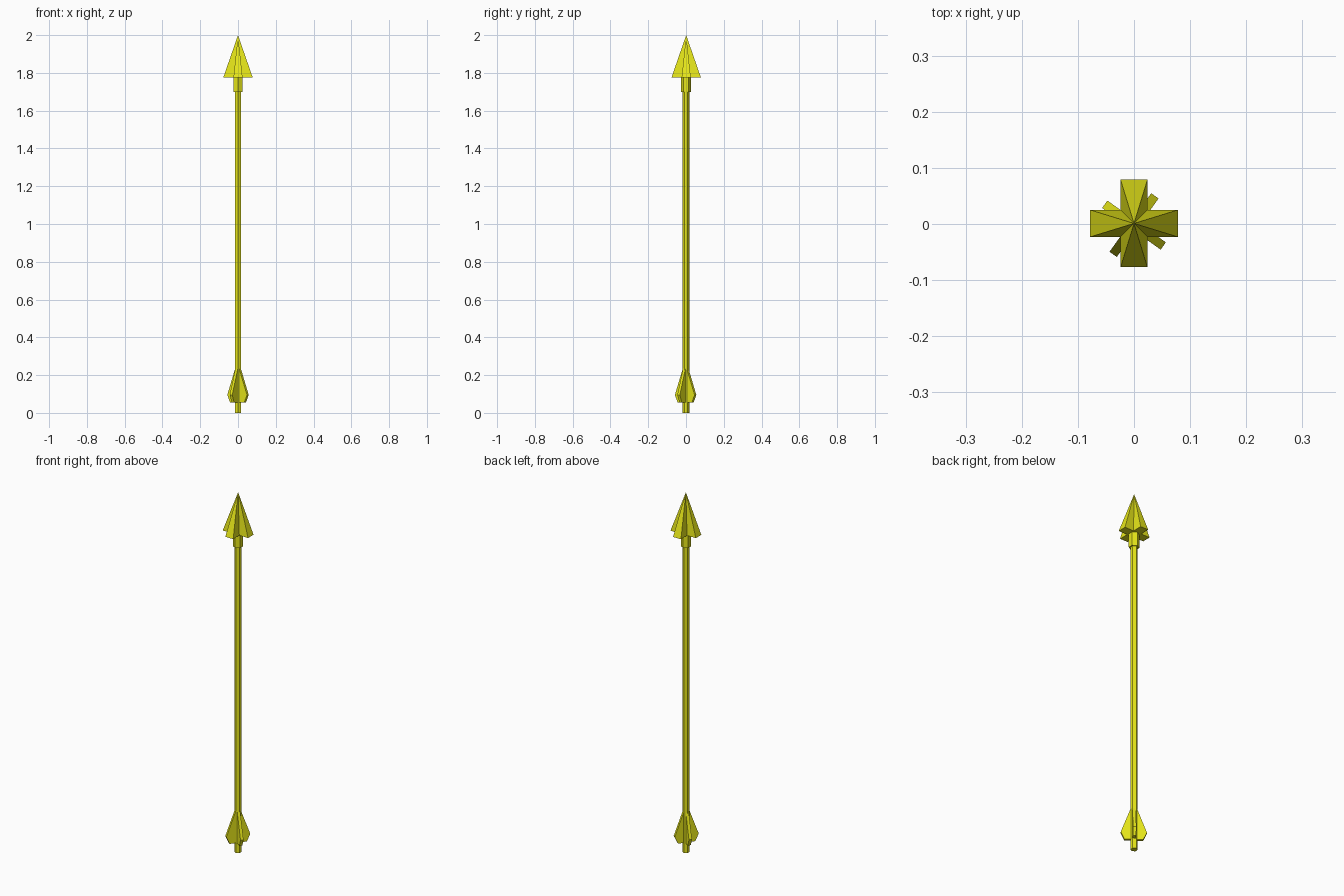
import bpy, bmesh, math
from mathutils import Matrix

if "Cube" in bpy.data.objects:
    bpy.data.objects.remove(bpy.data.objects["Cube"])

gold = bpy.data.materials.new("yellow")
gold.diffuse_color = (0.8, 0.8, 0.01, 1)
gold.use_nodes = True
gold.node_tree.nodes["Principled BSDF"].inputs["Base Color"].default_value = gold.diffuse_color


def finish(bm, name):
    bmesh.ops.recalc_face_normals(bm, faces=bm.faces)
    mesh = bpy.data.meshes.new(name)
    bm.to_mesh(mesh)
    bm.free()
    mesh.materials.append(gold)
    obj = bpy.data.objects.new(name, mesh)
    bpy.context.collection.objects.link(obj)
    return obj


def hex_rod(name, radius, z0, z1):
    """Six-sided prism with corners on the y axis."""
    bm = bmesh.new()
    m = Matrix.Translation((0, 0, (z0 + z1) / 2)) @ Matrix.Rotation(math.pi / 6 * 0, 4, 'Z')
    bmesh.ops.create_cone(bm, cap_ends=True, segments=6, radius1=radius,
                          radius2=radius, depth=z1 - z0, matrix=m)
    # put a corner on +y whatever the primitive's starting angle is
    v = bm.verts[:][0].co
    turn = math.pi / 2 - math.atan2(v.y, v.x)
    bmesh.ops.rotate(bm, verts=bm.verts, matrix=Matrix.Rotation(turn, 3, 'Z'))
    return finish(bm, name)


# Shaft and the thicker collar under the head
hex_rod("shaft", 0.018, 0.0, 1.75)
hex_rod("collar", 0.026, 1.70, 1.78)

# Arrow head: cross-shaped base drawn up to one point
bm = bmesh.new()
L, W, BASE = 0.078, 0.024, 1.775
ring = []
for k in range(4):
    c, s = round(math.cos(k * math.pi / 2)), round(math.sin(k * math.pi / 2))
    for x, y in ((L, -W), (L, W), (W, W)):
        ring.append(bm.verts.new((x * c - y * s, x * s + y * c + 0.001, BASE)))
tip = bm.verts.new((0, 0.001, 2.0))
bm.faces.new(ring)
for a, b in zip(ring, ring[1:] + ring[:1]):
    bm.faces.new((a, b, tip))
finish(bm, "arrow_head")

# Four vanes at the tail
profile = [(0.0, 0.055), (0.046, 0.055), (0.064, 0.095), (0.012, 0.237), (0.0, 0.237)]
HALF = 0.008
for k in range(4):
    bm = bmesh.new()
    face = bm.faces.new([bm.verts.new((r, -HALF, z)) for r, z in profile])
    ext = bmesh.ops.extrude_face_region(bm, geom=[face])
    bmesh.ops.translate(bm, vec=(0, 2 * HALF, 0),
                        verts=[g for g in ext["geom"] if isinstance(g, bmesh.types.BMVert)])
    bmesh.ops.rotate(bm, verts=bm.verts,
                     matrix=Matrix.Rotation(math.radians(54.5 + 90 * k), 3, 'Z'))
    bmesh.ops.translate(bm, verts=bm.verts, vec=(0, -0.002, 0))
    finish(bm, f"tail_vane_{k + 1}")
